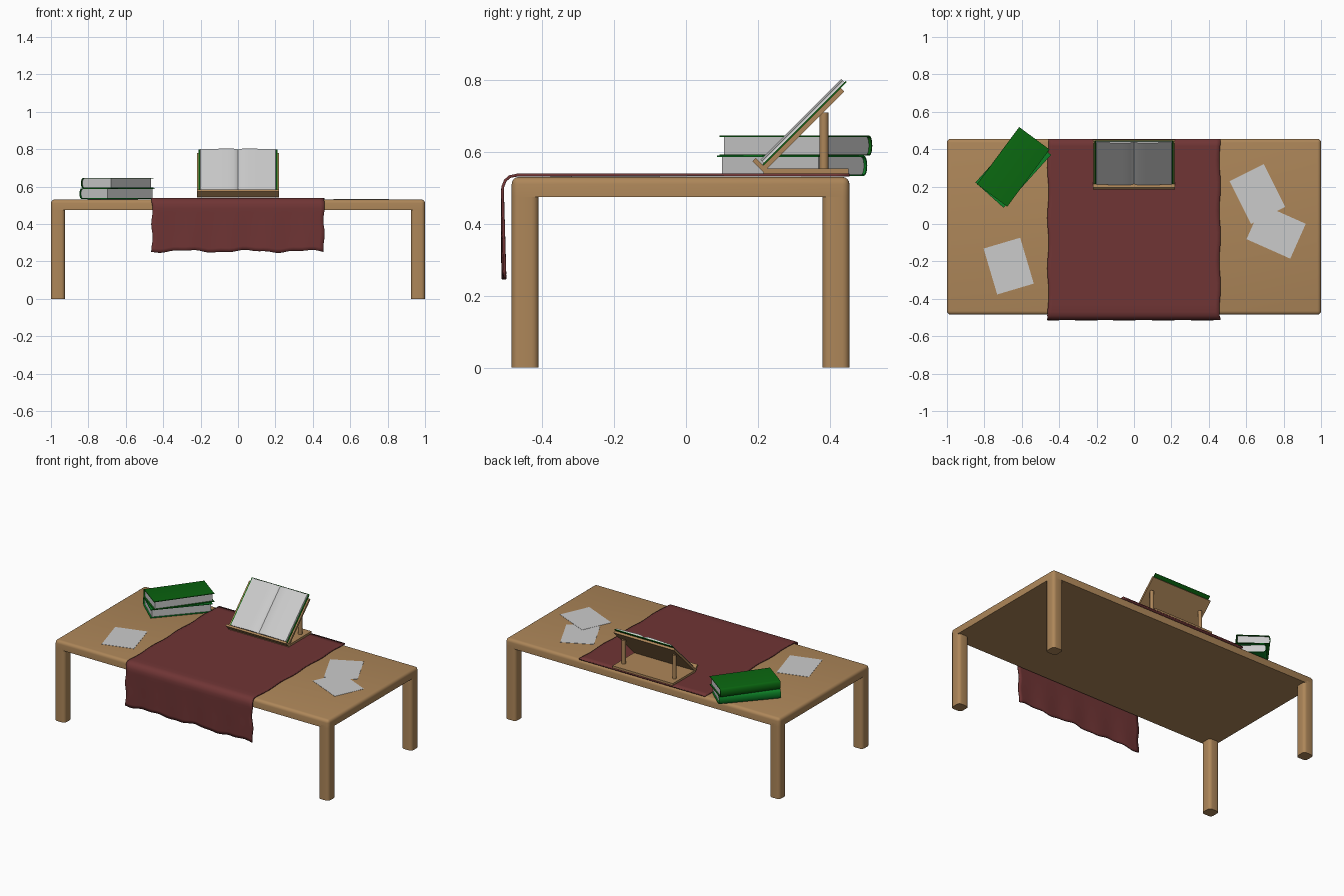
import bpy, bmesh, math
from mathutils import Matrix, Vector

if "Cube" in bpy.data.objects:
    bpy.data.objects.remove(bpy.data.objects["Cube"])


def material(name, rgb):
    m = bpy.data.materials.new(name)
    m.diffuse_color = (*rgb, 1)
    m.use_nodes = True
    m.node_tree.nodes["Principled BSDF"].inputs["Base Color"].default_value = m.diffuse_color
    return m


WOOD = material("wood", (0.42, 0.24, 0.10))
RED = material("red_cloth", (0.16, 0.035, 0.035))
GREEN = material("dark_green", (0.003, 0.13, 0.005))
GREEN2 = material("mid_green", (0.004, 0.22, 0.02))


def finish(bm, name, mat=None, matrix=None, smooth=True):
    bmesh.ops.recalc_face_normals(bm, faces=bm.faces)
    me = bpy.data.meshes.new(name)
    bm.to_mesh(me)
    bm.free()
    ob = bpy.data.objects.new(name, me)
    bpy.context.collection.objects.link(ob)
    if mat:
        me.materials.append(mat)
    if matrix:
        ob.matrix_world = matrix
    if smooth:
        bpy.ops.object.select_all(action='DESELECT')
        ob.select_set(True)
        bpy.context.view_layer.objects.active = ob
        bpy.ops.object.shade_smooth_by_angle(angle=math.radians(35))
    return ob


def box(name, lo, hi, mat=None, matrix=None, bevel=0, pick=None):
    """Box between two corners; pick chooses which edges get rounded."""
    lo, hi = Vector(lo), Vector(hi)
    bm = bmesh.new()
    bmesh.ops.create_cube(bm, size=1, matrix=Matrix.Translation((lo + hi) / 2) @ Matrix.Diagonal((*(hi - lo), 1)))
    if bevel:
        edges = [e for e in bm.edges if pick is None or pick(*[v.co for v in e.verts])]
        bmesh.ops.bevel(bm, geom=edges, offset=bevel, segments=4, profile=0.5, affect='EDGES')
    return finish(bm, name, mat, matrix, bool(bevel))


def prism(name, profile, y0, y1, mat=None, matrix=None):
    """XZ outline extruded along Y."""
    bm = bmesh.new()
    face = bm.faces.new([bm.verts.new((x, y0, z)) for x, z in profile])
    out = bmesh.ops.extrude_face_region(bm, geom=[face])
    bmesh.ops.translate(bm, vec=(0, y1 - y0, 0), verts=[g for g in out['geom'] if isinstance(g, bmesh.types.BMVert)])
    return finish(bm, name, mat, matrix)


def upright(a, b):
    return abs(a.z - b.z) > 0.01


# Table
box("table_top", (-1, -0.485, 0.475), (1, 0.455, 0.531), WOOD, bevel=0.02,
    pick=lambda a, b: upright(a, b) or (a.z > 0.5 and b.z > 0.5))
for side, x in (("left", -1), ("right", 0.925)):
    for end, y in (("front", -0.485), ("back", 0.38)):
        box(f"{end}_{side}_leg", (x, y, 0), (x + 0.075, y + 0.075, 0.49), WOOD, bevel=0.02, pick=upright)

# Cloth runner draped over the front edge
path = [(0.455 - 0.925 * i / 24, 0.536, 0) for i in range(25)]
path += [(-0.49, 0.532, 0), (-0.503, 0.521, 0), (-0.510, 0.503, 0)]
path += [(-0.511 + 0.004 * i / 12, 0.503 - 0.249 * i / 12, i / 12) for i in range(1, 13)]
bm = bmesh.new()
COLS = 40
rows = []
for j, (y, z, f) in enumerate(path):
    row = []
    for i in range(COLS + 1):
        t = 2 * i / COLS - 1
        x = t * (0.46 + 0.004 * math.sin(j * 0.9 + 2 * t))
        hem = f * (0.006 * math.sin(9 * t + 0.6) + 0.003 * math.sin(23 * t))
        fold = f * 0.003 * math.sin(14 * t)
        row.append(bm.verts.new((x, y + fold, z + hem)))
    rows.append(row)
for a, b in zip(rows, rows[1:]):
    for i in range(COLS):
        bm.faces.new((a[i], a[i + 1], b[i + 1], b[i]))
cloth = finish(bm, "cloth_runner", RED)
mod = cloth.modifiers.new("thickness", 'SOLIDIFY')
mod.thickness = 0.008
mod.offset = 0

# Book stand: base, tilted board, ledge, two posts
tilt = Matrix.Translation((0, 0.215, 0.553)) @ Matrix.Rotation(math.radians(45), 4, 'X')
box("stand_base", (-0.22, 0.215, 0.541), (0.22, 0.452, 0.555), WOOD)
box("stand_board", (-0.22, 0, -0.007), (0.22, 0.312, 0.007), WOOD, tilt)
box("stand_ledge", (-0.22, -0.006, -0.007), (0.22, 0.007, 0.036), WOOD, tilt)
for side, x in (("left", -0.185), ("right", 0.185)):
    bm = bmesh.new()
    bmesh.ops.create_cone(bm, cap_ends=True, segments=16, radius1=0.0125, radius2=0.0125, depth=0.16,
                          matrix=Matrix.Translation((x, 0.384, 0.63)))
    finish(bm, f"stand_post_{side}", WOOD)

# Open book: cover and two curved page blocks meeting in a gutter
box("open_book_cover", (-0.21, 0.008, 0.007), (0.21, 0.336, 0.011), GREEN, tilt)
curve = [(0, 0.013), (0.008, 0.018), (0.025, 0.0225), (0.06, 0.0235), (0.12, 0.021), (0.2, 0.018)]
for side, s in (("left", -1), ("right", 1)):
    outline = [(s * x, z) for x, z in curve] + [(s * 0.203, 0.011), (0, 0.011)]
    prism(f"open_book_pages_{side}", outline, 0.013, 0.331, None, tilt)


# Closed books with a rounded spine on the local -x side
def closed_book(name, x, y, z, angle, mat):
    m = Matrix.Translation((x, y, z)) @ Matrix.Rotation(math.radians(angle - 90), 4, 'Z')
    w, l, h, t = 0.1, 0.19, 0.056, 0.004

    def spine(inset):
        r = h / 2 - inset
        return [(-w + 0.012 - (0.014 - inset) * math.sin(math.pi * k / 10), h / 2 - r * math.cos(math.pi * k / 10))
                for k in range(11)]

    outer = [(w, 0)] + spine(0) + [(w, h)]
    inner = [(w, h - t)] + spine(t)[::-1] + [(w, t)]
    prism(name + "_cover", outer + inner, -l, l, mat, m)
    prism(name + "_pages", [(w - 0.009, t)] + spine(t) + [(w - 0.009, h - t)], -l + 0.009, l - 0.009, None, m)


closed_book("lower_book", -0.645, 0.295, 0.534, 48, GREEN2)
closed_book("upper_book", -0.645, 0.305, 0.590, 53.5, GREEN)

# Loose sheets
for i, (x, y, a) in enumerate([(-0.67, -0.225, 16.5), (0.66, 0.16, 26.5), (0.76, -0.04, 66)]):
    m = Matrix.Translation((x, y, 0.531 + 0.001 * i)) @ Matrix.Rotation(math.radians(a), 4, 'Z')
    box(f"paper_sheet_{i + 1}", (-0.102, -0.128, 0), (0.102, 0.128, 0.0015), None, m)
